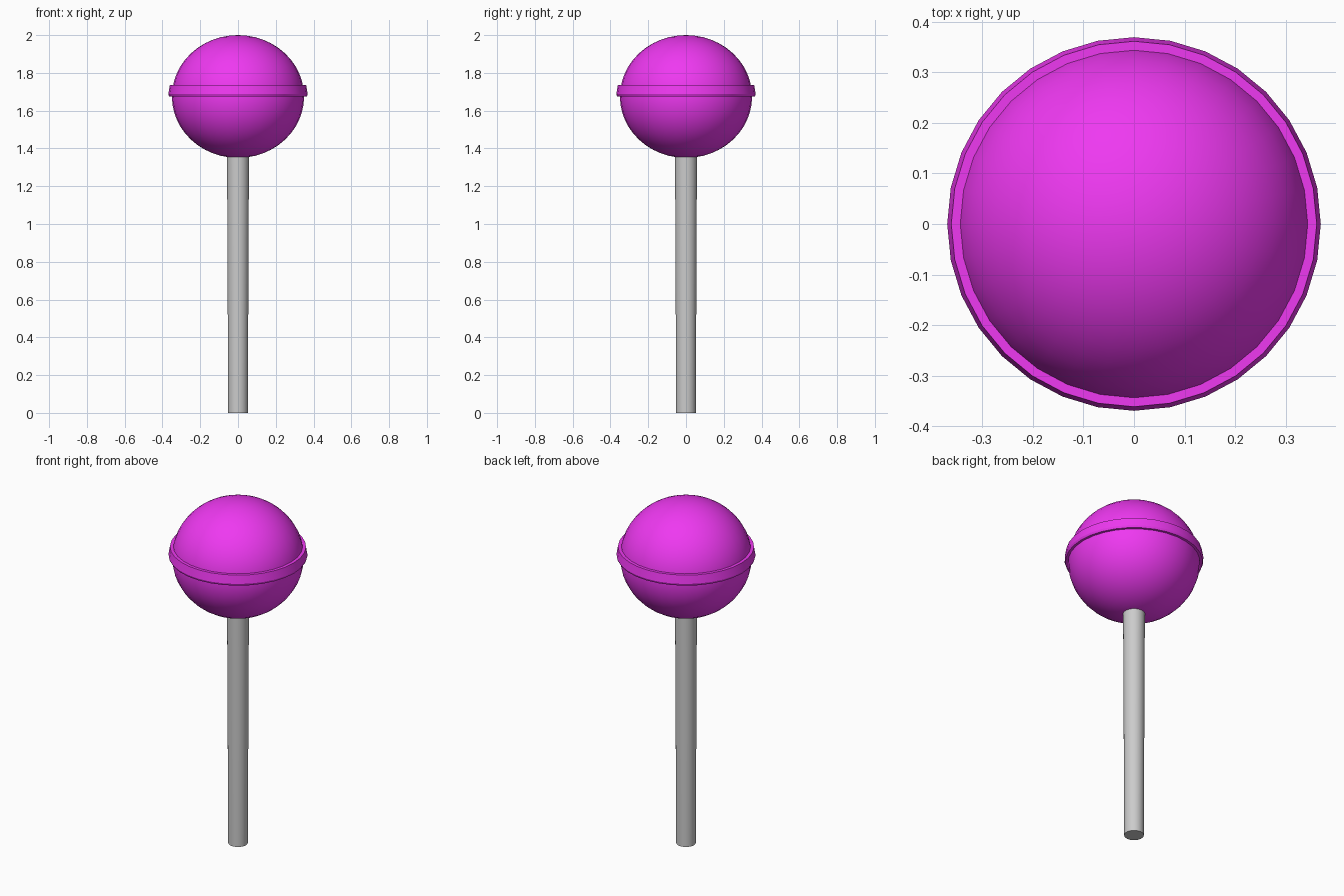
import bpy, bmesh, math

if "Cube" in bpy.data.objects:
    bpy.data.objects.remove(bpy.data.objects["Cube"])

SIDES = 32

candy_mat = bpy.data.materials.new("magenta_candy")
candy_mat.diffuse_color = (0.86, 0.04, 0.88, 1.0)
candy_mat.use_nodes = True
candy_mat.node_tree.nodes["Principled BSDF"].inputs["Base Color"].default_value = candy_mat.diffuse_color


def lathe(name, profile, mat=None, closed=False):
    """Spin an (r, z) profile around the z axis."""
    bm = bmesh.new()
    verts = [bm.verts.new((r, 0, z)) for r, z in profile]
    pairs = list(zip(verts, verts[1:]))
    if closed:
        pairs.append((verts[-1], verts[0]))
    edges = [bm.edges.new(p) for p in pairs]
    bmesh.ops.spin(bm, geom=verts + edges, cent=(0, 0, 0), axis=(0, 0, 1),
                   angle=math.tau, steps=SIDES, use_duplicate=False)
    bmesh.ops.remove_doubles(bm, verts=bm.verts, dist=1e-5)
    bmesh.ops.recalc_face_normals(bm, faces=bm.faces)
    mesh = bpy.data.meshes.new(name)
    bm.to_mesh(mesh)
    bm.free()
    obj = bpy.data.objects.new(name, mesh)
    bpy.context.collection.objects.link(obj)
    if mat:
        mesh.materials.append(mat)
    bpy.ops.object.select_all(action='DESELECT')
    obj.select_set(True)
    bpy.context.view_layer.objects.active = obj
    bpy.ops.object.shade_smooth_by_angle(angle=math.radians(30))
    return obj


# Slightly tapered stick, pushed into the candy
lathe("stick", [(0, 0), (0.052, 0), (0.058, 1.38), (0, 1.38)])

# Slightly squashed candy ball
rings = 24
ball = [(0.35 * math.sin(math.pi * i / rings),
         1.675 - 0.325 * math.cos(math.pi * i / rings)) for i in range(rings + 1)]
lathe("candy_ball", ball, candy_mat)

# Raised rim around the middle
lathe("candy_rim", [(0.33, 1.675), (0.364, 1.675), (0.369, 1.687),
                    (0.361, 1.735), (0.33, 1.735)], candy_mat, closed=True)
